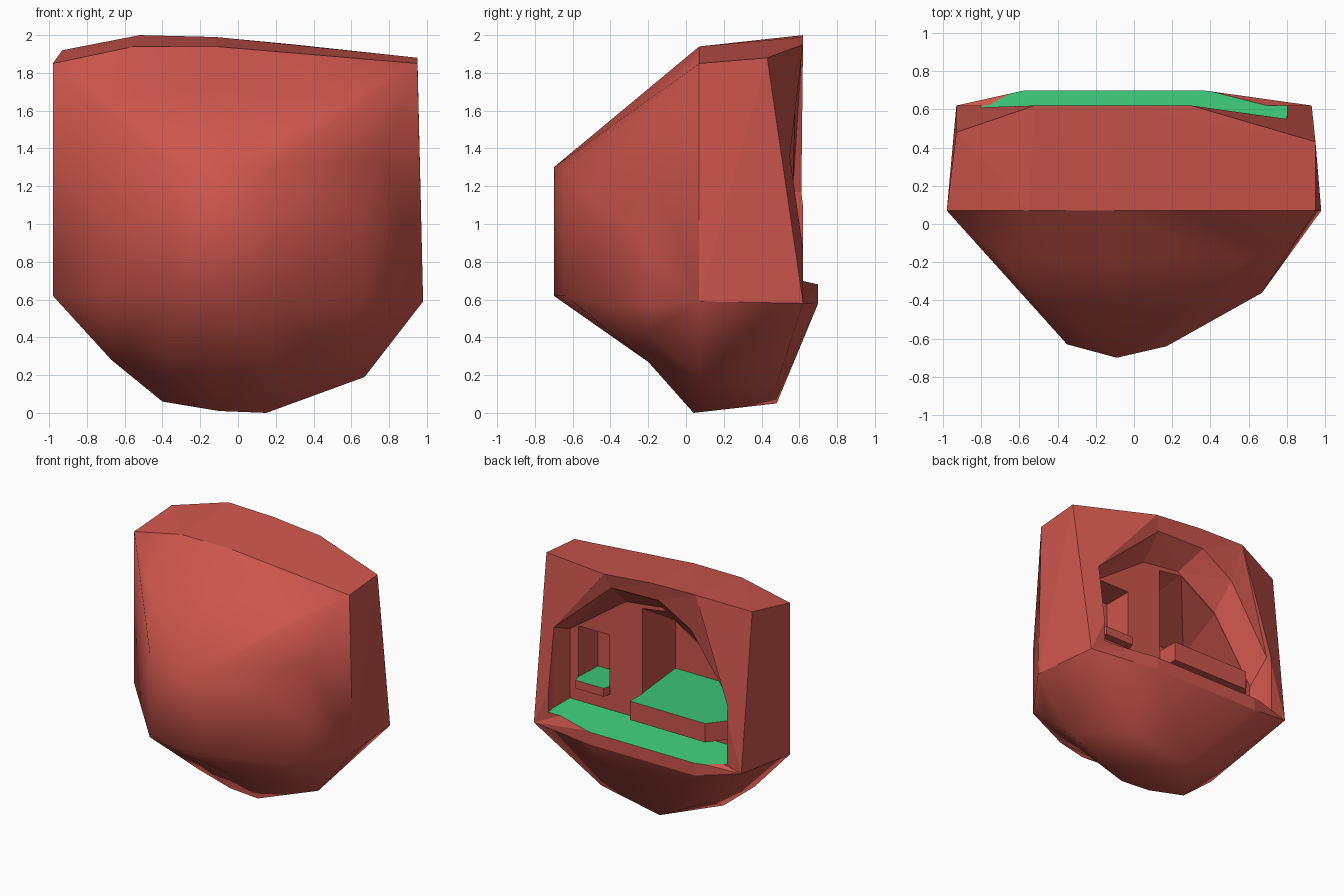
import bpy, bmesh, math

if "Cube" in bpy.data.objects:
    bpy.data.objects.remove(bpy.data.objects["Cube"])


def material(name, rgb):
    m = bpy.data.materials.new(name)
    m.diffuse_color = (*rgb, 1)
    m.use_nodes = True
    m.node_tree.nodes["Principled BSDF"].inputs["Base Color"].default_value = m.diffuse_color
    return m


RED = material("red_rock", (0.61, 0.092, 0.074))
GREEN = material("green_floor", (0.045, 0.55, 0.18))


def hull(name, points, smooth_test=None):
    """Object made from the convex hull of a few points."""
    bm = bmesh.new()
    for p in points:
        bm.verts.new(p)
    res = bmesh.ops.convex_hull(bm, input=bm.verts[:])
    junk = {v for v in res["geom_interior"] + res["geom_unused"]
            if isinstance(v, bmesh.types.BMVert)}
    bmesh.ops.delete(bm, geom=list(junk), context='VERTS')
    bmesh.ops.dissolve_limit(bm, angle_limit=math.radians(1),
                             verts=bm.verts[:], edges=bm.edges[:])
    bmesh.ops.recalc_face_normals(bm, faces=bm.faces[:])
    bm.normal_update()
    for f in bm.faces:
        f.smooth = bool(smooth_test and smooth_test(f))
    me = bpy.data.meshes.new(name)
    bm.to_mesh(me)
    bm.free()
    ob = bpy.data.objects.new(name, me)
    bpy.context.collection.objects.link(ob)
    return ob


def prism(name, outline, z0, z1):
    return hull(name, [(x, y, z) for x, y in outline for z in (z0, z1)])


def combine(ob, other, operation):
    """Apply a boolean and drop the helper object."""
    other.hide_render = True
    mod = ob.modifiers.new("bool", 'BOOLEAN')
    mod.operation, mod.object, mod.solver = operation, other, 'EXACT'
    bpy.context.view_layer.objects.active = ob
    bpy.ops.object.modifier_apply(modifier=mod.name)
    bpy.data.objects.remove(other)


def paint(ob):
    """Red everywhere, green on near-level surfaces at floor height."""
    me = ob.data
    me.materials.clear()
    me.materials.append(RED)
    me.materials.append(GREEN)
    for p in me.polygons:
        p.material_index = int(p.normal.z > 0.95 and 0.6 < p.center.z < 1.0)


def rounded(f):
    # front bulge and underside are smooth, the roof and sides flat
    c = f.calc_center_median()
    return c.y < 0.06 or f.normal.z < -0.2


def floor_z(y):
    # the floor rises gently towards the inner wall
    return 0.68 + (0.70 - y) * 0.225


# Outer boulder shell
front = [(x, y, z) for x, y in ((-0.35, -0.63), (-0.09, -0.70), (0.17, -0.64))
         for z in (0.62, 1.30)]
front += [(0.67, -0.36, 1.06), (0.67, -0.36, 0.56)]
roof = [(-0.98, 0.07, 1.85), (-0.55, 0.07, 1.94), (-0.12, 0.07, 1.94),
        (0.95, 0.07, 1.85), (-0.93, 0.48, 1.92), (-0.52, 0.62, 2.0),
        (-0.12, 0.62, 1.99), (0.30, 0.62, 1.95), (0.95, 0.43, 1.88)]
waist = [(-0.98, 0.07, 0.62), (0.98, 0.07, 0.59),
         (-0.93, 0.62, 0.66), (0.93, 0.62, 0.58)]
bottom = [(0.67, 0.07, 0.19), (0.15, 0.04, 0.0), (-0.10, 0.05, 0.01),
          (-0.40, 0.09, 0.06), (-0.67, 0.08, 0.28)]
bottom_back = [(-0.10, 0.48, 0.05), (0.42, 0.48, 0.15), (-0.55, 0.50, 0.28)]
shell = hull("rock_shell", front + roof + waist + bottom + bottom_back, rounded)

# Shallow dent under the front: add a ring of points and lift the lowest
bm = bmesh.new()
bm.from_mesh(shell.data)
bmesh.ops.bisect_plane(bm, geom=bm.verts[:] + bm.edges[:] + bm.faces[:],
                       plane_co=(0, -0.2, 0), plane_no=(0, 1, 0))
for v in bm.verts:
    if abs(v.co.y + 0.2) < 0.001 and v.co.z < 0.27:
        v.co.z = 0.27
bmesh.ops.triangulate(bm, faces=[f for f in bm.faces if f.smooth])
bm.to_mesh(shell.data)
bm.free()

# Lip that carries the floor out past the back opening
lip = hull("floor_lip",
           [(x, 0.70, z) for x in (-0.57, 0.36) for z in (0.58, 0.69)]
           + waist[2:] + bottom_back
           + [(x * s, y, z) for s in (-1, 1) for x, y, z in
              ((0.80, 0.59, 0.71), (0.70, 0.40, 0.72), (0.60, 0.35, 0.45))],
           lambda f: f.normal.z < -0.2)
combine(shell, lip, 'UNION')

# Back face sinks slightly from its outer edge to the rim of the opening
rim = [(0.80, 0.55, 1.36), (0.257, 0.59, 1.84), (-0.17, 0.59, 1.85),
       (-0.45, 0.58, 1.685), (-0.80, 0.565, 1.17)]
back_edge = [(0.30, 1.95), (-0.12, 1.99), (-0.52, 2.0)]
sink = hull("back_cutter",
            rim + [(x, 0.90, z) for x, y, z in rim]
            + [(x, y, z) for x, z in back_edge for y in (0.619, 0.90)]
            + [(x, y, floor_z(y)) for x in (-0.80, 0.80)
               for y in (0.59, 0.90)])
combine(shell, sink, 'DIFFERENCE')

# Main room, open to the back
inner = [(0.755, 1.305), (0.25, 1.66), (-0.08, 1.70), (-0.43, 1.48),
         (-0.77, 0.98)]
room = hull("room_cutter",
            [(x, yy, z) for x, y, z in rim for yy in (y, 0.85)]
            + [(x, 0.41, z) for x, z in inner]
            + [(x, y, floor_z(y)) for s in (-1, 1) for x, y in
               ((0.80 * s, 0.85), (0.80 * s, 0.57), (0.755 * s, 0.41))])
combine(shell, room, 'DIFFERENCE')

# Deep alcove with a sloping ceiling
alcove_plan = [(0.10, 0.42, 1.65), (-0.10, 0.42, 1.68), (-0.43, 0.42, 1.47),
               (-0.74, 0.42, 1.02), (-0.54, -0.08, 1.38), (0.15, -0.08, 1.35)]
alcove = hull("alcove_cutter",
              [(x, y, z) for x, y, top in alcove_plan for z in (0.96, top)])
combine(shell, alcove, 'DIFFERENCE')

# Small wall niche
niche = prism("niche_cutter",
              [(0.40, 0.17), (0.67, 0.17), (0.68, 0.45), (0.40, 0.45)],
              0.935, 1.35)
combine(shell, niche, 'DIFFERENCE')
paint(shell)

# Bench in front of the alcove, and the niche sill
bench = prism("alcove_bench", [(0.094, 0.38), (0.094, 0.583), (-0.583, 0.587),
                               (-0.70, 0.44), (-0.70, 0.38)], 0.81, 0.962)
sill = prism("niche_sill", [(0.395, 0.39), (0.395, 0.42), (0.41, 0.47),
                            (0.66, 0.47), (0.68, 0.42), (0.68, 0.39)],
             0.87, 0.937)
for part in (bench, sill):
    paint(part)
